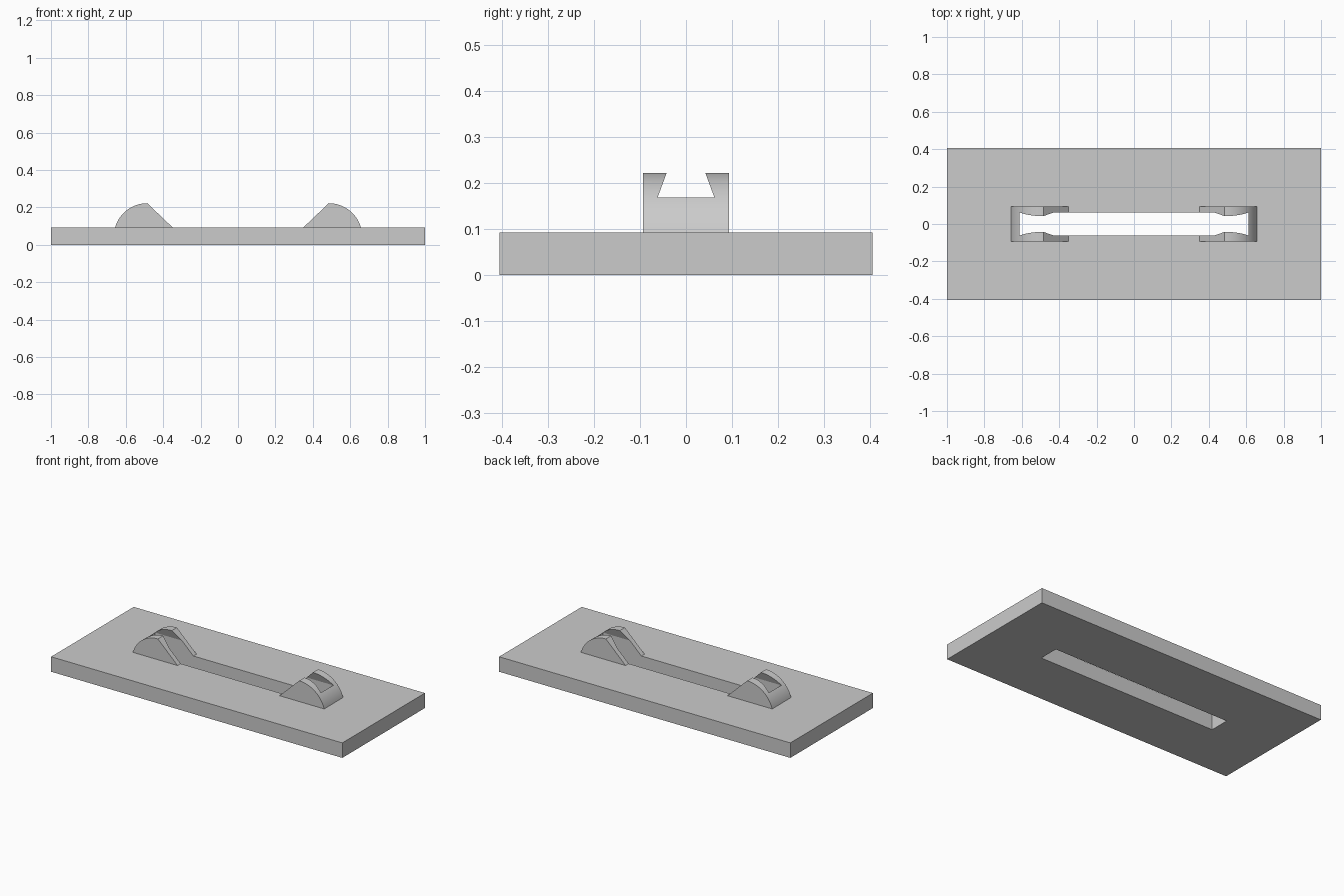
import bpy
import bmesh
import math

cube = bpy.data.objects.get("Cube")
if cube:
    bpy.data.objects.remove(cube, do_unlink=True)

PLATE_TOP = 0.093
SLOT_END = 0.612
SLOT_HALF = 0.062
LUG_HALF = 0.093

grey = bpy.data.materials.new("plain_grey")
grey.use_nodes = True
COLOUR = (0.6, 0.6, 0.6, 1)
grey.diffuse_color = COLOUR
grey.node_tree.nodes["Principled BSDF"].inputs["Base Color"].default_value = COLOUR


def prism(name, points, axis, half):
    """Extrude a profile symmetrically along x (points y,z) or y (points x,z)."""
    bm = bmesh.new()

    def place(a, b, d):
        return (d, a, b) if axis == "x" else (a, d, b)

    ends = [[bm.verts.new(place(a, b, d)) for a, b in points] for d in (-half, half)]
    bm.faces.new(ends[0])
    bm.faces.new(ends[1])
    n = len(points)
    for i in range(n):
        j = (i + 1) % n
        bm.faces.new((ends[0][i], ends[0][j], ends[1][j], ends[1][i]))
    bmesh.ops.recalc_face_normals(bm, faces=bm.faces)
    mesh = bpy.data.meshes.new(name)
    bm.to_mesh(mesh)
    bm.free()
    mesh.materials.append(grey)
    obj = bpy.data.objects.new(name, mesh)
    bpy.context.collection.objects.link(obj)
    return obj


def combine(target, tool, operation):
    """Apply a boolean and discard the tool."""
    mod = target.modifiers.new("combine", "BOOLEAN")
    mod.operation = operation
    mod.solver = "EXACT"
    mod.object = tool
    bpy.context.view_layer.objects.active = target
    bpy.ops.object.modifier_apply(modifier=mod.name)
    bpy.data.objects.remove(tool, do_unlink=True)


# Base plate
plate = prism("slotted_plate_with_lugs",
              [(-1, 0), (1, 0), (1, PLATE_TOP), (-1, PLATE_TOP)], "y", 0.405)

# Lug profile: straight ramp inside, rounded back outside
peak_x, peak_z, back_x = 0.485, 0.222, 0.657
run, rise = back_x - peak_x, peak_z - PLATE_TOP
radius = (run ** 2 + rise ** 2) / (2 * rise)
sweep = math.asin(run / radius)
lug = [(back_x, 0.04), (0.35, 0.04), (0.35, PLATE_TOP)]
for i in range(25):
    a = sweep * i / 24
    lug.append((peak_x + radius * math.sin(a), peak_z - radius + radius * math.cos(a)))
for side in (-1, 1):
    combine(plate, prism("lug", [(side * x, z) for x, z in lug], "y", LUG_HALF), "UNION")

# Through slot, narrowing like a dovetail near the lug tops
half_slot = [(SLOT_HALF, -0.1), (SLOT_HALF, 0.168), (0.038, 0.233)]
slot = half_slot + [(-y, z) for y, z in reversed(half_slot)]
combine(plate, prism("slot_cutter", slot, "x", SLOT_END), "DIFFERENCE")

# Smooth only the rounded backs
bpy.ops.object.select_all(action="DESELECT")
plate.select_set(True)
bpy.context.view_layer.objects.active = plate
bpy.ops.object.shade_smooth_by_angle(angle=math.radians(20))
